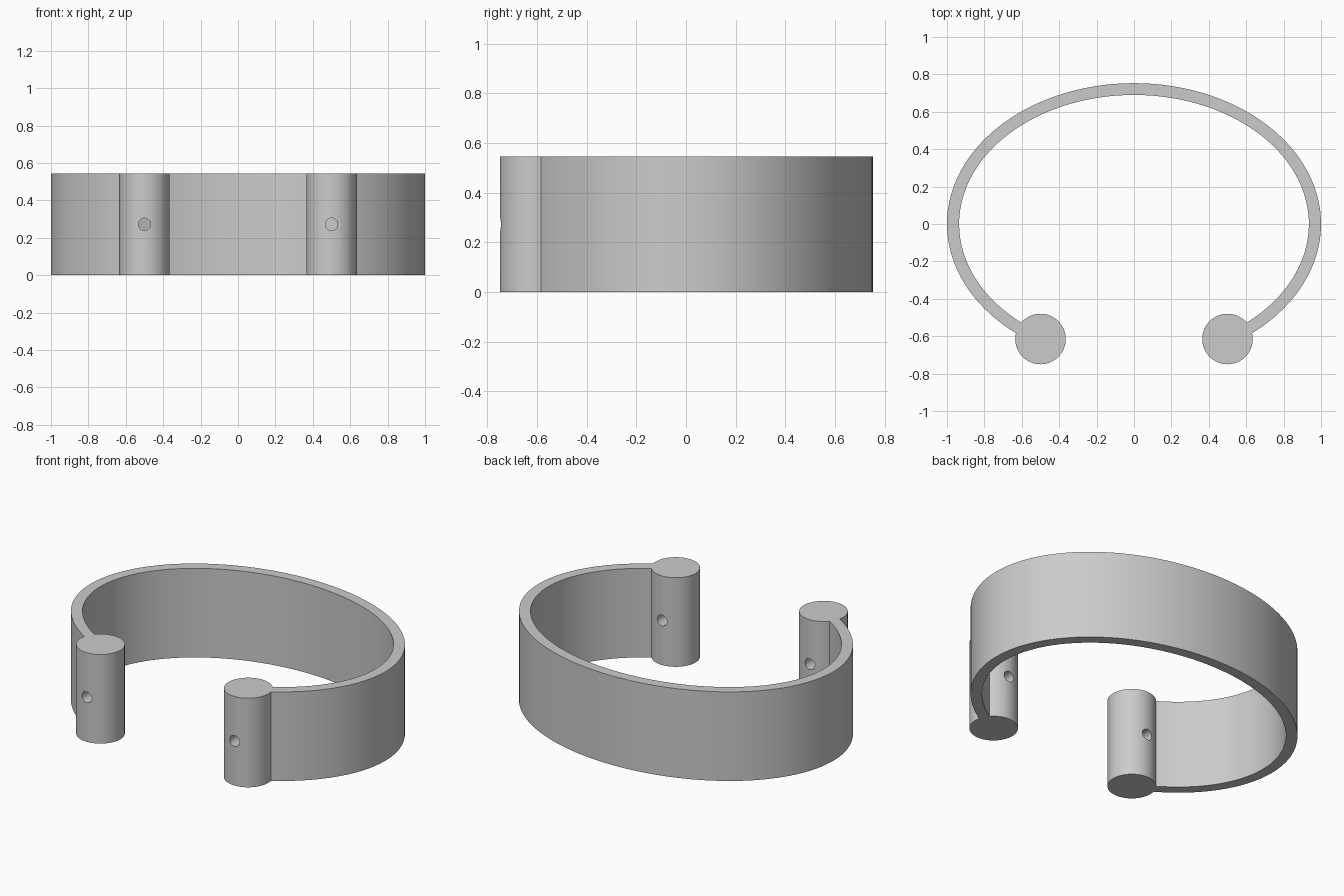
import bpy
import bmesh
from math import cos, sin, acos, pi

cube = bpy.data.objects.get("Cube")
if cube:
    bpy.data.objects.remove(cube, do_unlink=True)

HEIGHT = 0.545
POST_X, POST_Y, POST_R = 0.5, -0.615, 0.135
HOLE_R = 0.033
SEGMENTS = 96

grey = bpy.data.materials.new("plain grey")
grey.use_nodes = True
colour = (0.6, 0.6, 0.6, 1)
grey.diffuse_color = colour
grey.node_tree.nodes["Principled BSDF"].inputs["Base Color"].default_value = colour


def add_object(name, bm):
    bmesh.ops.recalc_face_normals(bm, faces=bm.faces)
    mesh = bpy.data.meshes.new(name)
    bm.to_mesh(mesh)
    bm.free()
    mesh.materials.append(grey)
    obj = bpy.data.objects.new(name, mesh)
    bpy.context.collection.objects.link(obj)
    return obj


def cylinder(name, radius, depth, location, sides, tilt=0):
    bm = bmesh.new()
    bmesh.ops.create_cone(bm, cap_ends=True, segments=sides, radius1=radius,
                          radius2=radius, depth=depth)
    obj = add_object(name, bm)
    obj.location = location
    obj.rotation_euler.x = tilt
    return obj


def combine(target, tool, operation):
    mod = target.modifiers.new(operation.lower(), 'BOOLEAN')
    mod.operation = operation
    mod.solver = 'EXACT'
    mod.object = tool
    bpy.context.view_layer.update()
    graph = bpy.context.evaluated_depsgraph_get()
    mesh = bpy.data.meshes.new_from_object(target.evaluated_get(graph))
    target.modifiers.clear()
    target.data = mesh
    bpy.data.objects.remove(tool, do_unlink=True)


# Open elliptical band, ending inside the two posts
end = -acos(0.57)
angles = [end + (pi - 2 * end) * i / SEGMENTS for i in range(SEGMENTS + 1)]
outline = [(cos(a), 0.753 * sin(a)) for a in angles]
outline += [(0.935 * cos(a), 0.69 * sin(a)) for a in reversed(angles)]
bm = bmesh.new()
base = bm.faces.new([bm.verts.new((x, y, 0)) for x, y in outline])
top = bmesh.ops.extrude_face_region(bm, geom=[base], use_keep_orig=True)
bmesh.ops.translate(bm, vec=(0, 0, HEIGHT),
                    verts=[v for v in top["geom"] if isinstance(v, bmesh.types.BMVert)])
bracelet = add_object("cuff_band_with_end_posts", bm)

# Round end posts, each drilled front to back
for side in (-1, 1):
    centre = (side * POST_X, POST_Y, HEIGHT / 2)
    combine(bracelet, cylinder("end_post", POST_R, HEIGHT, centre, 64), 'UNION')
    combine(bracelet, cylinder("hole_cutter", HOLE_R, 0.4, centre, 32, pi / 2), 'DIFFERENCE')

bpy.ops.object.select_all(action='DESELECT')
bracelet.select_set(True)
bpy.context.view_layer.objects.active = bracelet
bpy.ops.object.shade_smooth_by_angle(angle=pi / 6)
